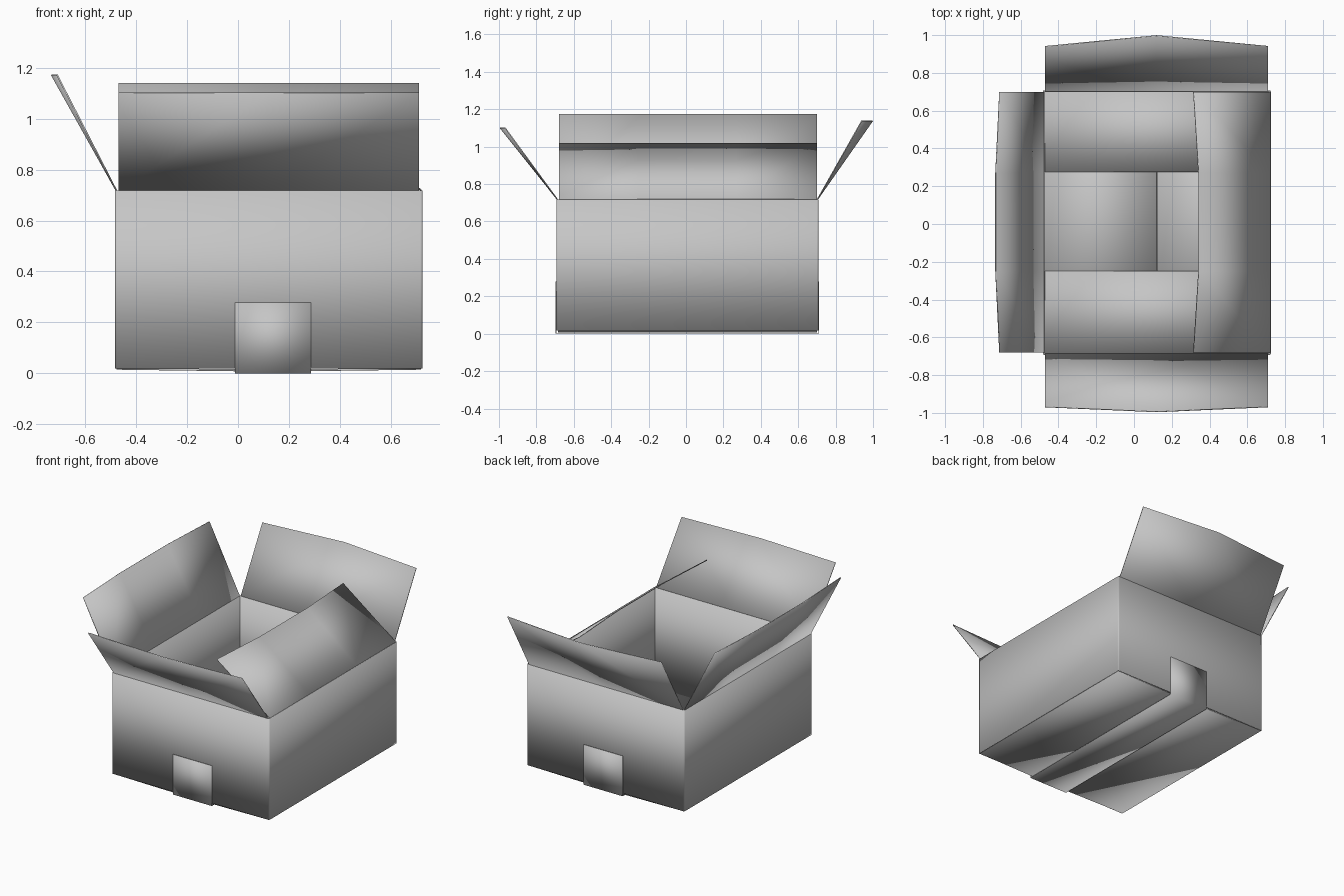
import bpy, bmesh, math

if "Cube" in bpy.data.objects:
    bpy.data.objects.remove(bpy.data.objects["Cube"])

card = bpy.data.materials.new("grey_cardboard")
card.diffuse_color = (0.56, 0.56, 0.56, 1)
card.use_nodes = True
card.node_tree.nodes["Principled BSDF"].inputs["Base Color"].default_value = card.diffuse_color

X0, X1, Y0, Y1 = -0.483, 0.725, -0.693, 0.708
ZB, ZT = 0.02, 0.72
SEAM = 0.12


def sheet(name, row_a, row_b, thick, offset=0.0, closed=False):
    """Cardboard panel stretched between two rows of points."""
    bm = bmesh.new()
    a = [bm.verts.new(p) for p in row_a]
    b = [bm.verts.new(p) for p in row_b]
    n = len(a)
    for i in range(n if closed else n - 1):
        j = (i + 1) % n
        bm.faces.new((a[i], a[j], b[j], b[i]))
    me = bpy.data.meshes.new(name)
    bm.to_mesh(me)
    bm.free()
    me.materials.append(card)
    ob = bpy.data.objects.new(name, me)
    bpy.context.collection.objects.link(ob)
    mod = ob.modifiers.new("thickness", 'SOLIDIFY')
    mod.thickness = thick
    mod.offset = offset
    bpy.ops.object.select_all(action='DESELECT')
    ob.select_set(True)
    bpy.context.view_layer.objects.active = ob
    bpy.ops.object.shade_smooth_by_angle(angle=math.radians(30))
    return ob


# Four walls as one rounded rectangular tube
ring = []
r = 0.008
for cx, cy, start in ((X1 - r, Y0 + r, -90), (X1 - r, Y1 - r, 0),
                      (X0 + r, Y1 - r, 90), (X0 + r, Y0 + r, 180)):
    for k in range(3):
        t = math.radians(start + 45 * k)
        ring.append((cx + r * math.cos(t), cy + r * math.sin(t)))
sheet("walls", [(x, y, ZB) for x, y in ring],
      [(x, y, ZT) for x, y in ring], 0.009, -1, True)

# Front and back top flaps, bowed outward at the middle
xs = (-0.47, SEAM, 0.71)
for name, hinge, corner, middle, top in (
        ("front_flap", Y0 + 0.005, -0.968, -0.994, 1.103),
        ("back_flap", Y1 - 0.005, 0.94, 0.997, 1.14)):
    sheet(name, [(x, hinge, ZT) for x in xs],
          [(x, y, top) for x, y in zip(xs, (corner, middle, corner))], 0.006)

# Left flap leans out, right flap leans in over the opening
ys = (-0.68, -0.25, 0.27, 0.70)
for name, hinge, corner, middle, top in (
        ("left_flap", X0 + 0.005, -0.711, -0.732, 1.174),
        ("right_flap", X1 - 0.005, 0.315, 0.342, 1.02)):
    sheet(name, [(hinge, y, ZT) for y in ys],
          [(x, y, top) for x, y in zip((corner, middle, middle, corner), ys)], 0.006)

# Inner bottom flaps, from the front and back walls
for name, ya, yb in (("bottom_front_flap", Y0 + 0.008, -0.25),
                     ("bottom_back_flap", Y1 - 0.008, 0.275)):
    sheet(name, [(-0.472, ya, 0.027), (0.714, ya, 0.027)],
          [(-0.472, yb, 0.024), (0.714, yb, 0.024)], 0.006)

# Outer bottom flaps, sagging slightly to the centre seam
for name, xa, xb in (("bottom_left_flap", X0 + 0.006, SEAM - 0.001),
                     ("bottom_right_flap", X1 - 0.006, SEAM + 0.001)):
    sheet(name, [(xa, -0.685, 0.02), (xa, 0.70, 0.02)],
          [(xb, -0.685, 0.012), (xb, 0.70, 0.012)], 0.008)

# Tape strip running under the seam and up both end walls
tape = ((Y0 - 0.002, 0.28), (Y0 - 0.002, 0.003), (Y1 + 0.002, 0.003), (Y1 + 0.002, 0.28))
sheet("seam_tape", [(-0.012, y, z) for y, z in tape],
      [(0.287, y, z) for y, z in tape], 0.004)

# Make the overall height start exactly on the ground
bpy.context.view_layer.update()
low = min((o.matrix_world @ v.co).z
          for o in bpy.context.collection.objects
          for v in o.evaluated_get(bpy.context.evaluated_depsgraph_get()).data.vertices)
for o in bpy.context.collection.objects:
    o.location.z -= low
